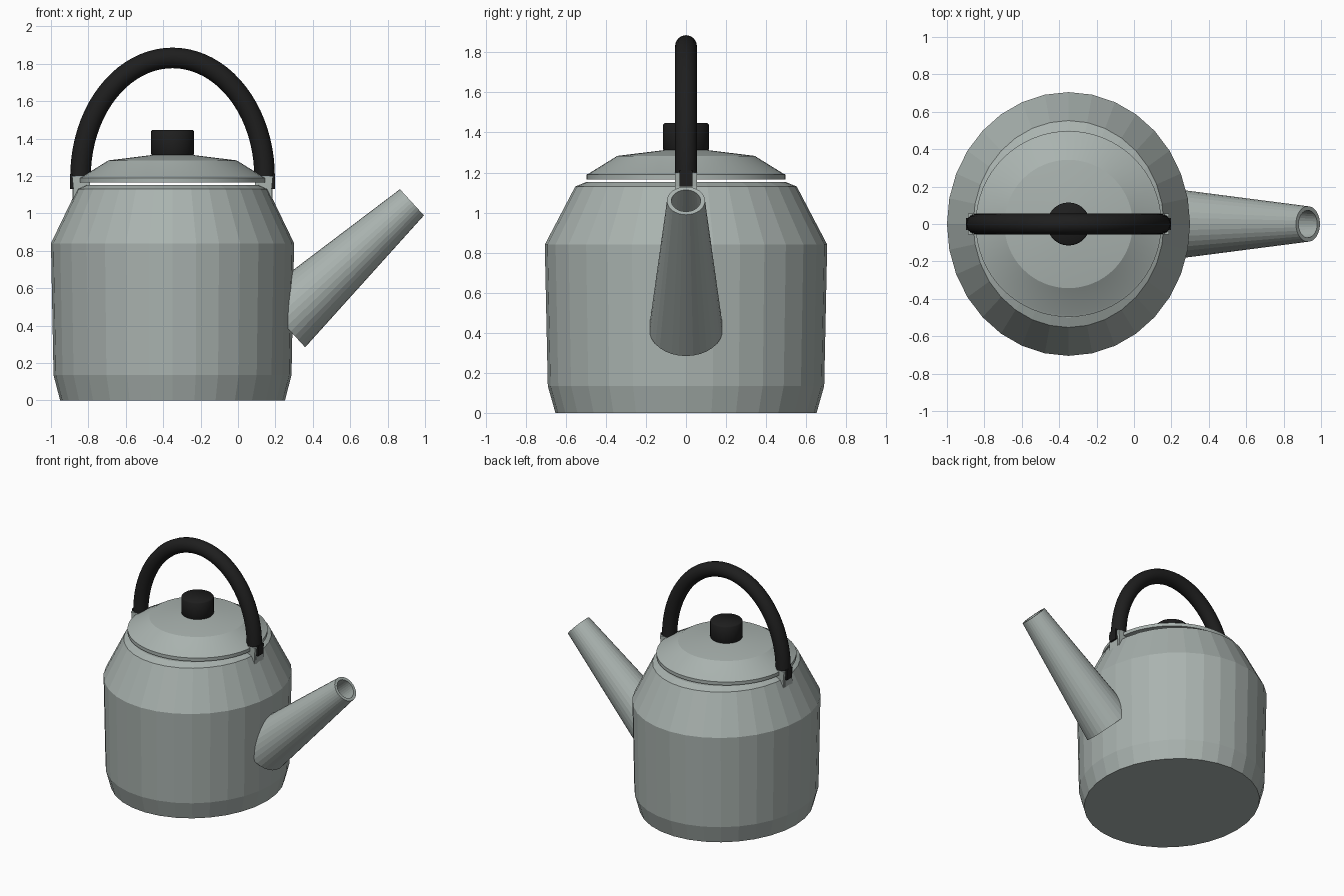
import bpy, bmesh, math
from mathutils import Vector, Matrix

if "Cube" in bpy.data.objects:
    bpy.data.objects.remove(bpy.data.objects["Cube"])

CX = -0.35  # centre of the kettle body


def material(name, rgb):
    m = bpy.data.materials.new(name)
    m.diffuse_color = (*rgb, 1)
    m.use_nodes = True
    m.node_tree.nodes["Principled BSDF"].inputs["Base Color"].default_value = m.diffuse_color
    return m


METAL = material("grey metal", (0.40, 0.45, 0.43))
BLACK = material("black plastic", (0.013, 0.013, 0.013))


def add(name, bm, mat, smooth=None):
    bmesh.ops.recalc_face_normals(bm, faces=bm.faces)
    me = bpy.data.meshes.new(name)
    bm.to_mesh(me)
    bm.free()
    me.materials.append(mat)
    ob = bpy.data.objects.new(name, me)
    bpy.context.collection.objects.link(ob)
    if smooth:
        bpy.ops.object.select_all(action='DESELECT')
        ob.select_set(True)
        bpy.context.view_layer.objects.active = ob
        bpy.ops.object.shade_smooth_by_angle(angle=math.radians(smooth))
    return ob


def lathe(name, profile, mat, n=32, matrix=None, smooth=None):
    """Closed solid turned from (radius, height) points."""
    bm = bmesh.new()
    rings = [[bm.verts.new((r * math.cos(2 * math.pi * i / n),
                            r * math.sin(2 * math.pi * i / n), z))
              for i in range(n)] for r, z in profile]
    for a, b in zip(rings, rings[1:]):
        for i in range(n):
            j = (i + 1) % n
            bm.faces.new((a[i], a[j], b[j], b[i]))
    bm.faces.new(rings[0])
    bm.faces.new(rings[-1])
    bm.transform(matrix or Matrix.Translation((CX, 0, 0)))
    return add(name, bm, mat, smooth)


def prism(name, outline, y0, y1, mat):
    """Side outline in (x, z) extruded along y."""
    bm = bmesh.new()
    f = bm.faces.new([bm.verts.new((x, y0, z)) for x, z in outline])
    ext = bmesh.ops.extrude_face_region(bm, geom=[f])
    verts = [v for v in ext["geom"] if isinstance(v, bmesh.types.BMVert)]
    bmesh.ops.translate(bm, verts=verts, vec=(0, y1 - y0, 0))
    return add(name, bm, mat)


# Oval body, slightly wider across y
oval = Matrix.Translation((CX, 0, 0)) @ Matrix.Diagonal((0.922, 1, 1, 1))
lathe("body", [(0.652, 0), (0.69, 0.135), (0.705, 0.84), (0.553, 1.13),
               (0.50, 1.152)], METAL, 32, oval)

# Round lid and its knob
lathe("lid", [(0.497, 1.164), (0.497, 1.19), (0.485, 1.195), (0.343, 1.283),
              (0.10, 1.313)], METAL, 64, smooth=10)
lathe("knob", [(0.11, 1.31), (0.115, 1.318), (0.115, 1.438), (0.108, 1.446)],
      BLACK, 32, smooth=50)

# Tapered hollow spout, base buried in the body
base, tip = Vector((0.234, 0, 0.42)), Vector((0.93, 0, 1.059))
axis = tip - base
L = axis.length
lean = Matrix.Translation(base) @ axis.to_track_quat('Z', 'Y').to_matrix().to_4x4()
lathe("spout", [(0.185, 0), (0.095, L), (0.073, L), (0.13, L * 0.25)],
      METAL, 32, lean)

# Arched handle: round tube swept along half an ellipse
bm = bmesh.new()
N, S, R = 40, 16, 0.055
rings = []
for k in range(N + 1):
    t = math.pi * k / N
    c = Vector((CX + 0.492 * math.cos(t), 0, 1.195 + 0.636 * math.sin(t)))
    out = Vector((0.636 * math.cos(t), 0, 0.492 * math.sin(t))).normalized()
    rings.append([bm.verts.new(c + out * R * math.cos(2 * math.pi * i / S)
                               + Vector((0, R * math.sin(2 * math.pi * i / S), 0)))
                  for i in range(S)])
for a, b in zip(rings, rings[1:]):
    for i in range(S):
        j = (i + 1) % S
        bm.faces.new((a[i], a[j], b[j], b[i]))
bm.faces.new(rings[0])
bm.faces.new(rings[-1])
add("handle", bm, BLACK, 50)

# Handle tongues and forked brackets on both sides
for s, side in ((-1, "left"), (1, "right")):
    def at(pts):
        return [(CX + s * x, z) for x, z in pts]
    prism(side + "_handle_tongue",
          at([(0.46, 1.21), (0.547, 1.21), (0.547, 1.13), (0.46, 1.13)]),
          -0.033, 0.033, BLACK)
    cheek = at([(0.44, 1.2), (0.537, 1.2), (0.53, 1.13), (0.535, 1.05), (0.44, 1.12)])
    for y, end in ((-0.055, "front"), (0.033, "back")):
        prism(f"{side}_bracket_{end}_cheek", cheek, y, y + 0.022, METAL)
    prism(side + "_bracket_foot",
          at([(0.44, 1.13), (0.535, 1.13), (0.535, 1.055), (0.44, 1.1)]),
          -0.04, 0.04, METAL)
